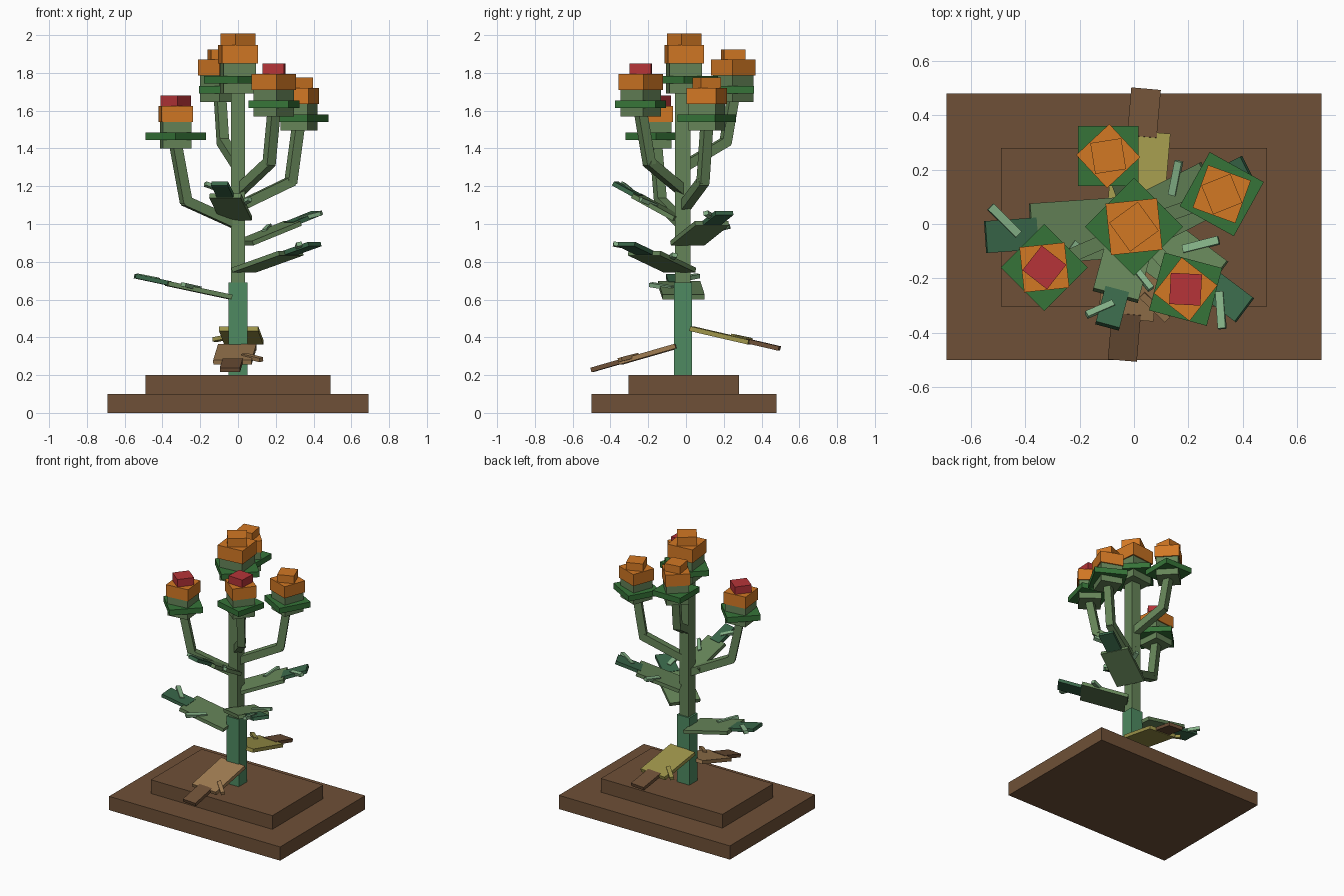
import bpy, bmesh
from math import radians
from mathutils import Matrix, Vector

if "Cube" in bpy.data.objects:
    bpy.data.objects.remove(bpy.data.objects["Cube"])


def material(name, *rgb):
    """Flat colour from 8-bit display values."""
    linear = [((c / 255 + 0.055) / 1.055) ** 2.4 for c in rgb] + [1]
    m = bpy.data.materials.new(name)
    m.use_nodes = True
    m.diffuse_color = linear
    bsdf = m.node_tree.nodes["Principled BSDF"]
    bsdf.inputs["Base Color"].default_value = linear
    bsdf.inputs["Roughness"].default_value = 0.9
    return m


soil = material("soil brown", 110, 80, 55)
stem_green = material("stem green", 78, 138, 97)
leaf_green = material("leaf green", 101, 132, 88)
tip_green = material("leaf tip green", 57, 103, 73)
lobe_green = material("pale lobe green", 133, 178, 136)
sepal_green = material("sepal green", 54, 116, 56)
orange = material("petal orange", 210, 120, 36)
red = material("petal red", 182, 52, 56)
tan = material("dry leaf tan", 160, 124, 82)
olive = material("dry leaf olive", 158, 149, 74)


def box(name, mat, size, matrix):
    """Box of a given size placed by a matrix."""
    bm = bmesh.new()
    bmesh.ops.create_cube(bm, size=1, matrix=matrix @ Matrix.Diagonal((*size, 1)))
    mesh = bpy.data.meshes.new(name)
    bm.to_mesh(mesh)
    bm.free()
    mesh.materials.append(mat)
    ob = bpy.data.objects.new(name, mesh)
    bpy.context.collection.objects.link(ob)
    return ob


def at(x, y, z, turn=0):
    return Matrix.Translation((x, y, z)) @ Matrix.Rotation(radians(turn), 4, "Z")


def bar(name, a, b, thick):
    """Square bar between two points, running slightly past both ends."""
    a, b = Vector(a), Vector(b)
    d = b - a
    turn = d.to_track_quat("X", "Z").to_matrix().to_4x4()
    box(name, leaf_green, (d.length + thick * 0.4, thick, thick),
        Matrix.Translation((a + b) / 2) @ turn)


def flower(name, x, y, z, s, sepal_turn, petal_turn, bud_turn, sepal, bud_mat):
    """Calyx, sepal plate, petal block and bud stacked from height z."""
    box(name + "_calyx", leaf_green, (0.152 * s, 0.152 * s, 0.145 * s),
        at(x, y, z + 0.0725 * s, petal_turn))
    box(name + "_sepals", sepal_green, (sepal, sepal, 0.04), at(x, y, z + 0.065 * s, sepal_turn))
    box(name + "_petals", orange, (0.167 * s, 0.167 * s, 0.085 * s),
        at(x, y, z + 0.1825 * s, petal_turn))
    box(name + "_bud", bud_mat, (0.115 * s, 0.115 * s, 0.055 * s),
        at(x, y, z + 0.2525 * s, bud_turn))


def leaf(name, z, turn, pitch, length, blade, tip, lobe, lobes):
    """Broad blade, narrow tip and slanted side lobes on a tilted plane."""
    frame = at(0, -0.01, z, turn) @ Matrix.Rotation(radians(-pitch), 4, "Y")
    start, joint = 0.04, 0.69 * length
    box(name + "_blade", blade, (joint - start, 0.4 * length, 0.025),
        frame @ at((start + joint) / 2, 0, 0))
    box(name + "_tip", tip, (length - joint + 0.02, 0.21 * length, 0.024),
        frame @ at((length + joint - 0.02) / 2, 0, 0.003))
    for i, (along, side) in enumerate(lobes):
        box(f"{name}_lobe_{i + 1}", lobe, (0.26 * length, 0.055 * length, 0.022),
            frame @ at(along * length, side * length, 0.01, 50 if side > 0 else -48))


# Stepped soil base
box("soil_lower_step", soil, (1.38, 0.98, 0.1), at(0, -0.01, 0.05))
box("soil_upper_step", soil, (0.98, 0.585, 0.1), at(0, -0.012, 0.15))

# Stem
box("stem_lower", stem_green, (0.1, 0.095, 0.49), at(0, -0.015, 0.445))
box("stem_upper", leaf_green, (0.075, 0.08, 1.05), at(0, -0.017, 1.205))

# Flower heads
flower("top_flower", 0, -0.01, 1.69, 1.14, 45, 6, 36, 0.255, orange)
flower("right_red_flower", -0.33, -0.16, 1.40, 1.0, 45, 6, -38, 0.226, red)
flower("front_red_flower", 0.19, -0.24, 1.57, 1.0, -15, -38, -3, 0.22, red)
flower("left_flower", 0.323, 0.11, 1.495, 1.0, -29, -20, 22, 0.228, orange)
flower("back_flower", -0.095, 0.25, 1.645, 1.0, 0, 43, 9, 0.222, orange)

# Bent branches: root, elbow, tip
branches = {
    "right_branch": ((-0.01, -0.02, 1.0), (-0.275, -0.135, 1.12), (-0.33, -0.16, 1.42)),
    "front_branch": ((0, -0.01, 1.17), (0.165, -0.195, 1.325), (0.19, -0.24, 1.59)),
    "left_branch": ((0, -0.01, 1.09), (0.28, 0.09, 1.225), (0.32, 0.11, 1.52)),
    "back_branch": ((0, 0, 1.31), (-0.08, 0.21, 1.435), (-0.095, 0.25, 1.67)),
}
for name, (root, elbow, end) in branches.items():
    bar(name + "_lower", root, elbow, 0.052)
    bar(name + "_upper", elbow, end, 0.052)

# Green leaves
pair = ((0.47, 0.18), (0.87, -0.1))
for name, z, turn, pitch, length in (
        ("right_leaf", 0.605, 184, 12, 0.56),
        ("front_left_leaf", 0.745, -37, 16, 0.53),
        ("back_left_leaf", 0.885, 27, 20, 0.5),
        ("front_leaf", 1.01, -105, 28, 0.43)):
    leaf(name, z, turn, pitch, length, leaf_green, tip_green, lobe_green, pair)

# Dry drooping leaves
leaf("front_dry_leaf", 0.365, -95, -16, 0.51, tan, soil, tan, ((0.58, 0.2),))
leaf("back_dry_leaf", 0.455, 85, -13, 0.52, olive, soil, olive, ((0.58, 0.2),))
